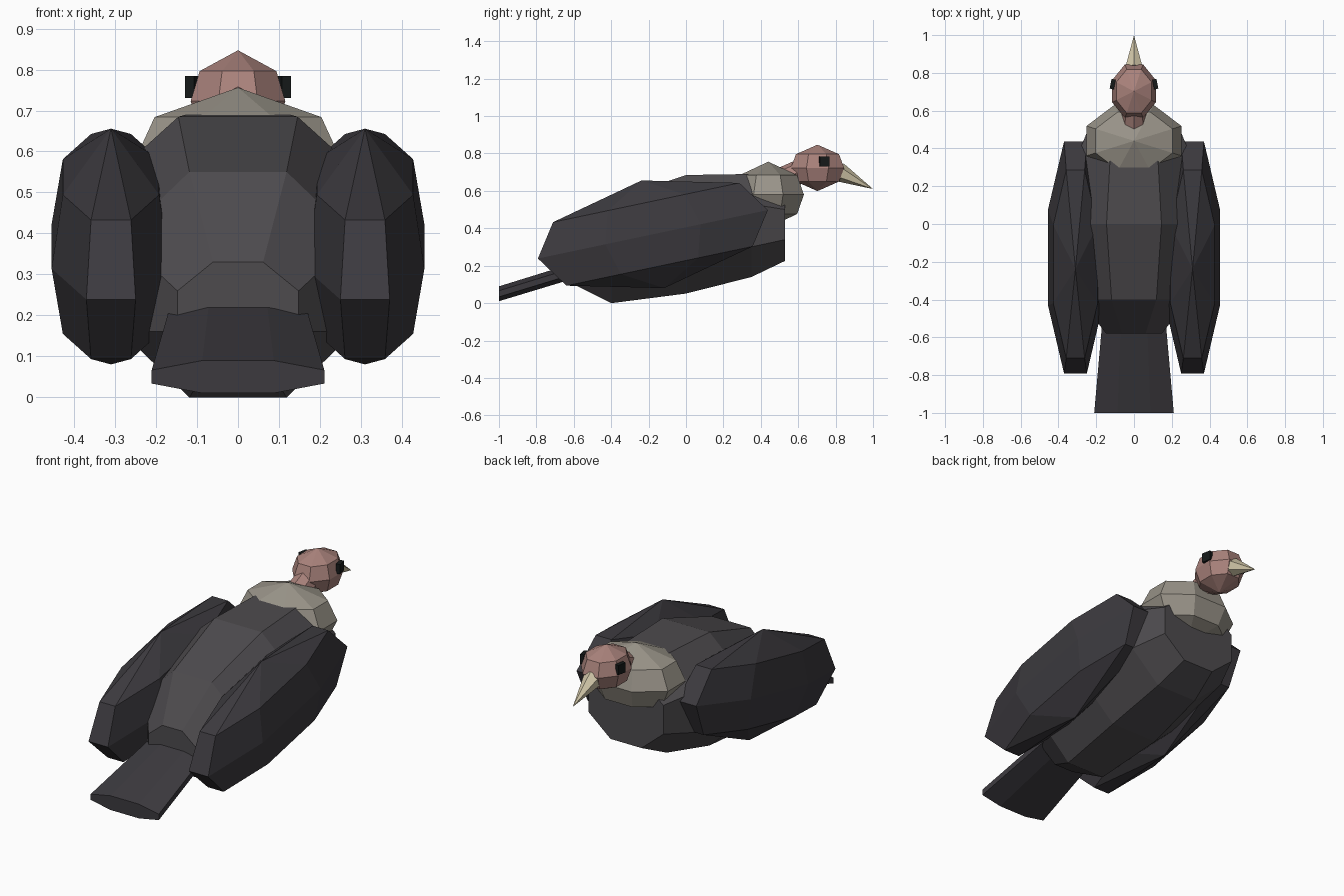
import bpy, math
from mathutils import Matrix, Vector

if "Cube" in bpy.data.objects:
    bpy.data.objects.remove(bpy.data.objects["Cube"])

OCT = [math.radians(22.5 + 45 * i) for i in range(8)]  # octagon, flats on the axes


def material(name, rgb):
    m = bpy.data.materials.new(name)
    m.diffuse_color = (*rgb, 1)
    m.use_nodes = True
    m.node_tree.nodes["Principled BSDF"].inputs["Base Color"].default_value = m.diffuse_color
    return m


def add_mesh(name, verts, faces, mat):
    me = bpy.data.meshes.new(name)
    me.from_pydata(verts, [], faces)
    me.materials.append(mat)
    ob = bpy.data.objects.new(name, me)
    bpy.context.collection.objects.link(ob)
    return ob


def bridge(rings):
    return [(r * 8 + i, r * 8 + (i + 1) % 8, r * 8 + 8 + (i + 1) % 8, r * 8 + 8 + i)
            for r in range(rings - 1) for i in range(8)]


def loft(name, sections, mat):
    """Octagonal sections along y, each (y, centre z, x radius, z radius)."""
    verts = [(rx * math.cos(a), y, z + rz * math.sin(a))
             for y, z, rx, rz in sections for a in OCT]
    last = 8 * (len(sections) - 1)
    faces = bridge(len(sections)) + [tuple(range(7, -1, -1)), tuple(range(last, last + 8))]
    return add_mesh(name, verts, faces, mat)


def gem(name, centre, radii, mat, tilt=0):
    """Low-poly ellipsoid: two poles and three octagonal rings."""
    rot = Matrix.Rotation(tilt, 3, 'X')
    pts = [(r * math.cos(a), r * math.sin(a), h)
           for h, r in ((-.59, .81), (0, 1), (.59, .81)) for a in OCT]
    pts += [(0, 0, -1), (0, 0, 1)]
    verts = [Vector(centre) + rot @ Vector([p * s for p, s in zip(pt, radii)]) for pt in pts]
    faces = bridge(3)
    for i in range(8):
        j = (i + 1) % 8
        faces += [(24, j, i), (25, 16 + i, 16 + j)]
    return add_mesh(name, verts, faces, mat)


def cone(name, start, end, r1, r2, sides, mat):
    a, b = Vector(start), Vector(end)
    bpy.ops.mesh.primitive_cone_add(vertices=sides, radius1=r1, radius2=r2,
                                    depth=(b - a).length, location=(a + b) / 2)
    ob = bpy.context.object
    ob.name = name
    ob.rotation_euler = (b - a).to_track_quat('Z', 'Y').to_euler()
    ob.data.materials.append(mat)
    return ob


body_mat = material("body_feathers", (.075, .07, .076))
wing_mat = material("wing_feathers", (.045, .042, .049))
ruff_mat = material("ruff_down", (.32, .295, .25))
skin_mat = material("bare_skin", (.4, .225, .2))
beak_mat = material("beak_horn", (.62, .55, .38))
eye_mat = material("eye_black", (.008, .01, .01))

# Body and tail
loft("body", [(-.58, .21, .16, .13), (-.4, .275, .31, .298), (0, .368, .38, .343),
              (.35, .415, .33, .298), (.53, .42, .25, .21)], body_mat)
loft("tail", [(-1, .05, .228, .043), (-.5, .203, .18, .045)], wing_mat)

# Folded wings
for side, label in ((-1, "left"), (1, "right")):
    gem(label + "_wing", (side * .31, -.177, .368), (.157, .68, .294), wing_mat,
        math.radians(11.9))

# Ruff, neck and head
gem("neck_ruff", (0, .44, .58), (.272, .206, .176), ruff_mat)
cone("neck", (0, .48, .64), (0, .68, .74), .07, .06, 8, skin_mat)
gem("head", (0, .703, .723), (.125, .154, .124), skin_mat)

# Beak
cone("beak", (0, .82, .70), (0, 1, .61), .052, 0, 6, beak_mat)

# Eyes
for side, label in ((-1, "left"), (1, "right")):
    bpy.ops.mesh.primitive_cube_add(size=1, location=(side * .113, .74, .757))
    eye = bpy.context.object
    eye.name = label + "_eye"
    eye.scale = (.022, .052, .054)
    eye.rotation_euler.z = side * .2
    eye.data.materials.append(eye_mat)
